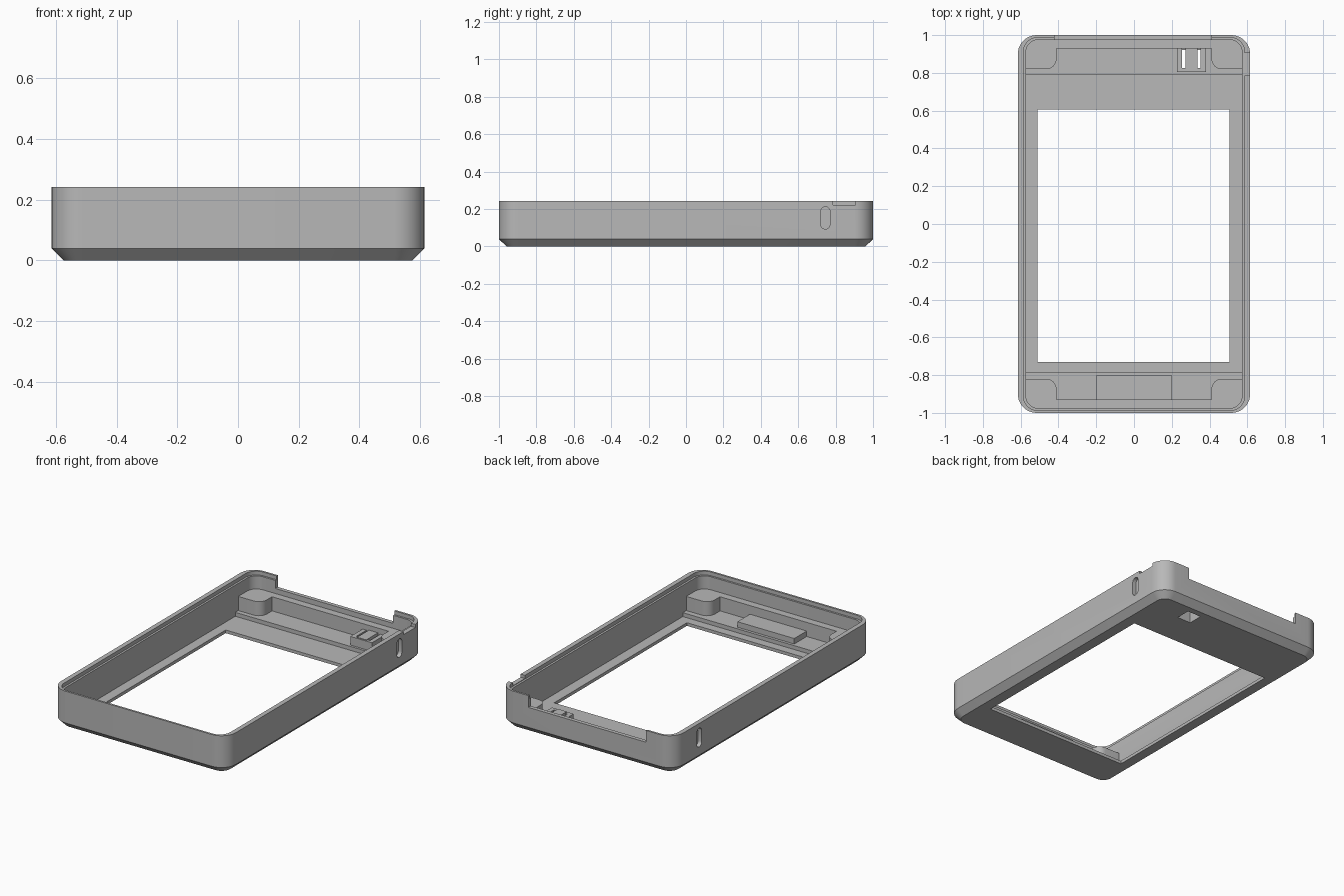
import bpy, bmesh, math

if "Cube" in bpy.data.objects:
    bpy.data.objects.remove(bpy.data.objects["Cube"])

grey = bpy.data.materials.new("matt grey plastic")
grey.diffuse_color = (0.48, 0.48, 0.48, 1)
grey.use_nodes = True
grey.node_tree.nodes["Principled BSDF"].inputs["Base Color"].default_value = grey.diffuse_color


def arc(cx, cy, r, a0, a1, n=10):
    """Points on an arc, angles in degrees."""
    return [(cx + r * math.cos(math.radians(a0 + (a1 - a0) * i / n)),
             cy + r * math.sin(math.radians(a0 + (a1 - a0) * i / n))) for i in range(n + 1)]


def rounded(hx, hy, r):
    """Counter-clockwise rounded rectangle outline."""
    x, y = hx - r, hy - r
    return (arc(x, y, r, 0, 90) + arc(-x, y, r, 90, 180)
            + arc(-x, -y, r, 180, 270) + arc(x, -y, r, 270, 360))


def loft(name, layers):
    """Closed solid through (outline, z) layers with equal point counts."""
    bm = bmesh.new()
    rings = [[bm.verts.new((x, y, z)) for x, y in pts] for pts, z in layers]
    n = len(rings[0])
    for a, b in zip(rings, rings[1:]):
        for i in range(n):
            bm.faces.new((a[i], a[(i + 1) % n], b[(i + 1) % n], b[i]))
    bm.faces.new(rings[0][::-1])
    bm.faces.new(rings[-1])
    bmesh.ops.recalc_face_normals(bm, faces=bm.faces)
    mesh = bpy.data.meshes.new(name)
    bm.to_mesh(mesh)
    bm.free()
    mesh.materials.append(grey)
    ob = bpy.data.objects.new(name, mesh)
    bpy.context.collection.objects.link(ob)
    return ob


def box(name, x0, x1, y0, y1, z0, z1):
    pts = [(x0, y0), (x1, y0), (x1, y1), (x0, y1)]
    return loft(name, [(pts, z0), (pts, z1)])


def cut(ob, cutter):
    """Subtract the cutter and remove it."""
    mod = ob.modifiers.new("cut", 'BOOLEAN')
    mod.operation, mod.solver, mod.object = 'DIFFERENCE', 'EXACT', cutter
    bpy.context.view_layer.objects.active = ob
    bpy.ops.object.modifier_apply(modifier=mod.name)
    bpy.data.objects.remove(cutter)


TOP, LOW, STEP, SHELF = 0.242, 0.02, 0.045, 0.135

# Outer shell with chamfered lower edge
case = loft("case_shell", [(rounded(0.575, 0.96, 0.06), 0),
                           (rounded(0.615, 1.0, 0.10), 0.04),
                           (rounded(0.615, 1.0, 0.10), TOP)])

# Cavity, stepped rim and lowered screen bed
inner = rounded(0.572, 0.975, 0.065)
lip = rounded(0.585, 0.987, 0.075)
cut(case, loft("cavity", [(inner, STEP), (inner, 0.3)]))
cut(case, loft("rim_step", [(lip, 0.218), (lip, 0.3)]))
cut(case, box("screen_bed", -0.572, 0.572, -0.785, 0.79, LOW, 0.1))

# Screen window and small hole through the floor
cut(case, box("window", -0.51, 0.505, -0.73, 0.605, -0.1, 0.1))
cut(case, box("button_hole", 0.255, 0.352, 0.825, 0.92, -0.1, 0.1))

# Wide notch in the back wall, shallow notch in the right rim
cut(case, box("back_notch", -0.42, 0.41, 0.94, 1.1, 0.167, 0.3))
cut(case, box("side_notch", 0.55, 0.7, 0.785, 0.905, 0.222, 0.3))

# Rounded blind slots on both side walls
for s in (-1, 1):
    yz = arc(0.745, 0.187, 0.025, 0, 180, 8) + arc(0.745, 0.118, 0.025, 180, 360, 8)
    slot = loft("slot", [(yz, 0.59), (yz, 0.7)])
    for v in slot.data.vertices:
        a, b, c = v.co
        v.co = (s * c, a, b)
    if s < 0:
        slot.data.flip_normals()
    cut(case, slot)

parts = [case]

# End shelves with rounded corner posts
for name, s in (("back_shelf", 1), ("front_shelf", -1)):
    half = ([(0.41, 0.928)] + arc(0.465, 0.875, 0.055, 180, 270, 8)
            + [(0.578, 0.82)] + arc(0.508, 0.91, 0.07, 0, 90, 8))
    pts = half + [(-x, y) for x, y in half[::-1]]
    pts = [(x, s * y) for x, y in pts]
    parts.append(loft(name, [(pts, STEP - 0.005), (pts, SHELF)]))

# Raised pad at the front
parts.append(box("front_pad", -0.2, 0.2, -0.93, -0.803, STEP - 0.005, 0.08))

# Button guide: two side rails, a front rail and the bridging tab
parts.append(box("guide_rail_left", 0.228, 0.255, 0.805, 0.94, STEP - 0.005, 0.10))
parts.append(box("guide_rail_right", 0.352, 0.38, 0.805, 0.94, STEP - 0.005, 0.10))
parts.append(box("guide_rail_front", 0.255, 0.352, 0.805, 0.825, STEP - 0.005, 0.10))
parts.append(box("button_tab", 0.272, 0.336, 0.81, 0.94, 0.085, 0.105))

# Smooth the rounded corners, keep the edges crisp
bpy.ops.object.select_all(action='DESELECT')
for ob in parts:
    ob.select_set(True)
bpy.context.view_layer.objects.active = case
bpy.ops.object.shade_smooth_by_angle(angle=math.radians(25))
